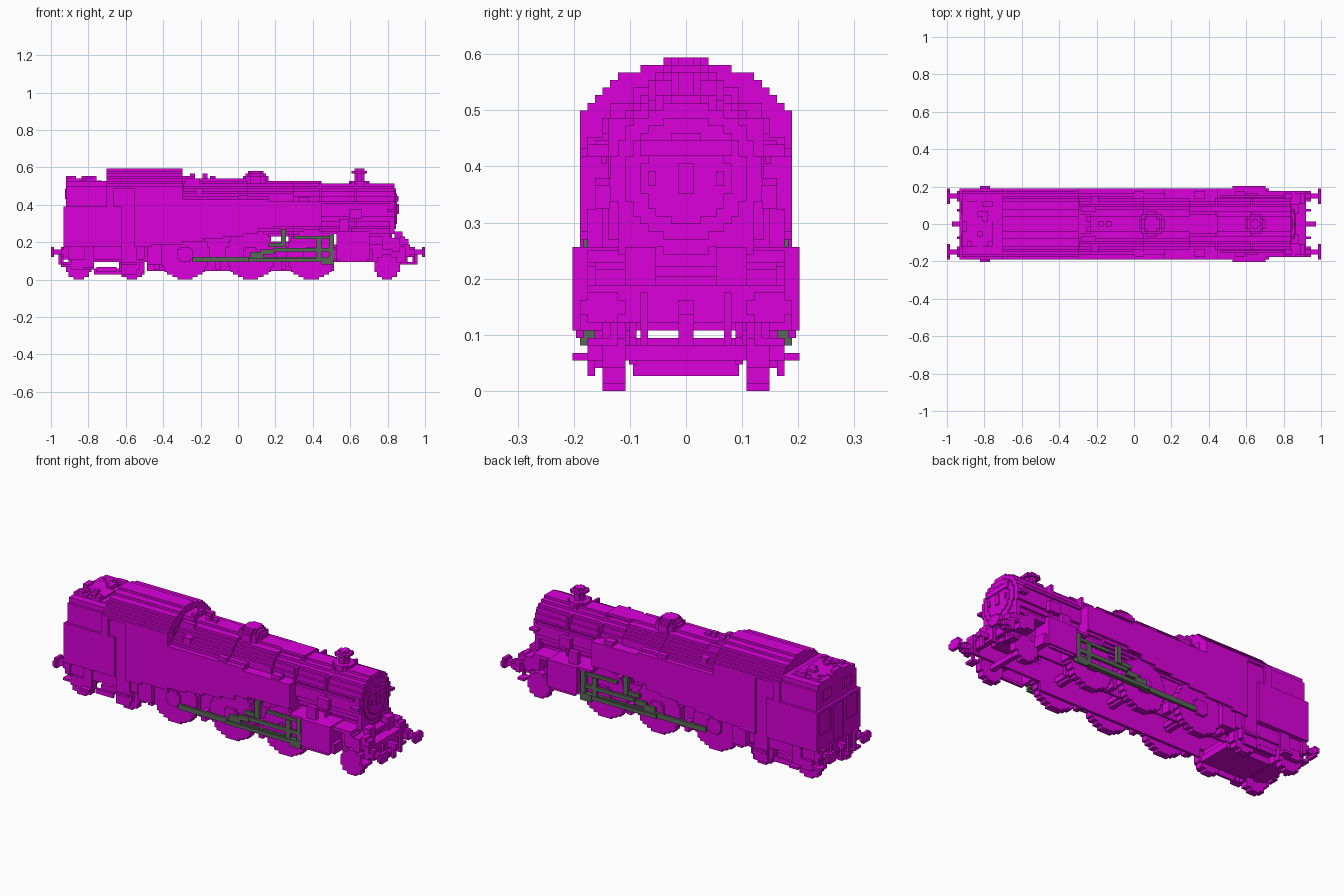
import bpy, bmesh, math, random

old = bpy.data.objects.get("Cube")
if old:
    bpy.data.objects.remove(old, do_unlink=True)

V = 2 / 148          # one block; all numbers below are in blocks
random.seed(4)


def material(name, col):
    m = bpy.data.materials.new(name)
    m.use_nodes = True
    m.diffuse_color = (*col, 1)
    m.node_tree.nodes["Principled BSDF"].inputs["Base Color"].default_value = (*col, 1)
    return m


MAGENTA = material("magenta", (0.71, 0.0, 0.71))
GREEN = material("grey green", (0.105, 0.14, 0.1))


class Part:
    """Collects blocky solids into one object."""

    def __init__(self, name, mat=MAGENTA):
        self.name, self.mat, self.bm = name, mat, bmesh.new()

    def prism(self, axis, pts, a, b, sym=False):
        def at(u, v, w):
            p = {"x": (w, u, v), "y": (u, w, v), "z": (u, v, w)}[axis]
            return [c * V for c in p]
        lo = [self.bm.verts.new(at(u, v, a)) for u, v in pts]
        hi = [self.bm.verts.new(at(u, v, b)) for u, v in pts]
        self.bm.faces.new(lo)
        self.bm.faces.new(hi[::-1])
        for i in range(len(pts)):
            j = (i + 1) % len(pts)
            self.bm.faces.new((lo[i], hi[i], hi[j], lo[j]))
        if sym:      # mirrored twin on the other side of y = 0
            if axis == "y":
                self.prism(axis, pts, -b, -a)
            elif axis == "x":
                self.prism(axis, [(-u, v) for u, v in pts], a, b)
            else:
                self.prism(axis, [(u, -v) for u, v in pts], a, b)
        return self

    def box(self, x0, x1, y0, y1, z0, z1, sym=False):
        return self.prism("z", [(x0, y0), (x1, y0), (x1, y1), (x0, y1)], z0, z1, sym)

    def stack(self, axis, cu, rows, a, b, sym=False):
        """Stepped symmetric outline from rows (bottom, top, half width)."""
        merged = []
        for z0, z1, w in rows:
            if merged and merged[-1][2] == w:
                merged[-1][1] = z1
            else:
                merged.append([z0, z1, w])
        right = [p for z0, z1, w in merged for p in ((cu + w, z0), (cu + w, z1))]
        left = [(2 * cu - u, v) for u, v in reversed(right)]
        return self.prism(axis, right + left, a, b, sym)

    def disc(self, axis, cu, cv, r, a, b, sym=False):
        rows = [(cv + k, cv + k + 1, max(1, round(math.sqrt(r * r - (k + .5) ** 2))))
                for k in range(-r, r)]
        return self.stack(axis, cu, rows, a, b, sym)

    def done(self):
        bmesh.ops.recalc_face_normals(self.bm, faces=self.bm.faces)
        me = bpy.data.meshes.new(self.name)
        self.bm.to_mesh(me)
        self.bm.free()
        me.materials.append(self.mat)
        bpy.context.collection.objects.link(bpy.data.objects.new(self.name, me))


# Boiler, firebox and smokebox
p = Part("boiler")
p.disc("x", 0, 28, 12, -22, 4).disc("x", 0, 28, 11, 4, 22)
p.disc("x", 0, 28, 10, 22, 62)
p.stack("x", 0, [(38, 39, 4)], 22, 33)
for x in (32, 46):                           # boiler bands
    p.stack("x", 0, [(20, 36, 10.3), (36, 38.3, 5)], x, x + 1)
p.done()
p = Part("smokebox_door")
p.disc("x", 0, 28, 8, 62, 62.6).disc("x", 0, 28, 6, 62.6, 63)
p.box(63, 63.6, -1, 1, 26, 30).box(63, 63.6, -5, -4, 27, 29, True)
p.box(63, 63.5, -6, 6, 31, 33)
p.done()
Part("smokebox_saddle").box(45, 61, -6, 6, 12, 20).done()

# Chimney, dome, valves
p = Part("chimney")
p.disc("z", 48, 0, 4, 37, 39).disc("z", 48, 0, 2, 39, 42)
p.disc("z", 48, 0, 3, 42, 43).disc("z", 48, 0, 2, 43, 44)
p.done()
Part("dome").disc("z", 7, 0, 5, 38, 41).disc("z", 7, 0, 4, 41, 42).disc("z", 7, 0, 3, 42, 43).done()
p = Part("safety_valves")
p.box(-22, -17, -4, 4, 39, 41).box(-19, -17, 1, 3, 41, 42, True)
p.box(-14, -12, -1, 1, 39, 42).box(-11, -9, -1, 1, 39, 41)
p.box(-21, -15, 5, 7, 36, 40, True).box(-17, -14, 9, 11, 32, 36, True)
p.done()

# Side tanks: thin sheets with a stepped lower edge, plus a tank top
steps = [(-41, 13), (-34, 14), (-22, 15), (-14, 16), (-6, 17), (2, 18), (8, 20), (14, 21), (33, None)]
edge = []
for (x, z), (nx, _) in zip(steps, steps[1:]):
    edge += [(x, z), (nx, z)]
p = Part("side_tanks")
p.prism("y", edge + [(33, 31), (12, 31), (12, 32), (-22, 32), (-22, 37), (-41, 37)], 13, 14, True)
p.box(-22, 12, 8, 13, 30, 32, True).box(12, 33, 8, 13, 29, 31, True)
p.box(32, 33, 8, 13, 19, 29, True)
p.box(-22, 12, 9, 12, 32, 33, True)
p.box(0, 4, 11, 13, 32, 33.5, True).box(24, 28, 10, 13, 31, 32.5, True)
p.done()

# Cab with arched roof, recessed door and window framed by raised panels
p = Part("cab")
p.box(-52, -22, -13, 13, 29, 37).box(-69, -40, 12, 13, 13, 29, True)
p.box(-69, -46, 13, 14, 13, 29, True)
p.box(-52, -49, 13, 14, 29, 37, True).box(-49, -41, 13, 14, 36, 37, True)
p.box(-23, -21.6, 5, 10, 33, 38, True)
p.done()
Part("cab_roof").stack("x", 0, [(36.5, 37, 14), (37, 38, 13), (38, 39, 12), (39, 40, 11), (40, 41, 10),
                                (41, 42, 9), (42, 43, 6), (43, 44, 3)], -52, -22).done()

# Bunker with coal
p = Part("bunker")
p.box(-68.6, -52, -13, 13, 13, 29)
p.stack("x", 0, [(29, 37, 13), (37, 39, 12)], -68, -52)
p.box(-69, -68.5, 12, 14, 13, 29, True).box(-69, -68.5, -12, 12, 28, 29)
p.box(-69, -68.5, 3, 5, 13, 28, True).box(-69, -68.5, 5, 12, 13, 19, True)
p.box(-68.5, -68, 4, 9, 32, 36, True)
p.done()
p = Part("coal")
for i in range(7):
    for j in range(9):
        x, y = -68 + 2 * i, -9 + 2 * j
        h = random.choice((39.5, 40, 40, 41)) if x < -57 else 39.3
        p.box(x, x + 2, y, y + 2, 38.5, h)
p.done()

# Running plate and stepped front platform
p = Part("running_plate")
p.box(33, 52, -14, 14, 18, 19).box(52, 60, -13, 13, 17, 18.5)
p.box(60, 64, -13, 13, 15, 16.5).box(64, 68, -13, 13, 13, 14)
p.box(57, 61, 8, 13, 12, 17, True).box(61, 64, 9, 13, 11, 15, True)
p.box(60, 62, 5, 9, 18, 24, True).box(62, 65, 4, 8, 14, 19, True)
p.box(64, 66, 8, 12, 14, 17, True).box(66, 67.5, 8, 12, 14, 16, True)
p.box(40, 44, 11, 13, 19, 24, True).box(44, 49, 10, 12, 24, 28, True)
p.done()
Part("handrails").box(34, 60, 10.5, 11.2, 30, 31, True).box(59, 62.5, 10, 12, 27, 28, True).done()

# Frames, open underneath except for the rear truck
p = Part("frames")
p.box(-36, 38, 6.5, 7.5, 3.5, 15, True).box(38, 66, 6.5, 7.5, 7, 14, True)
p.box(-36, 10, 6.5, 7.5, 15, 20, True).box(20, 38, 6.5, 7.5, 15, 18, True)
p.box(-67, -36, 6.5, 7.5, 7, 13.5, True)
p.box(-57, -37, -7, 7, 2, 4.5).box(-66, -59, -7, 7, 4, 7).box(-46, -38, -7, 7, 4.5, 7)
for x in (-33, -9, 17):                      # brake shoes
    p.box(x, x + 2, 7, 11, 4, 8, True)
p.done()

# Cylinders, open below
p = Part("cylinders")
p.box(39, 52, 14, 15, 8, 19, True).box(39, 52, 7.5, 14, 18, 19, True)
p.box(39, 40, 7.5, 14, 8, 18, True).box(51, 52, 7.5, 14, 8, 18, True)
p.box(40, 51, 13.5, 14.5, 7, 8, True)
p.box(38, 39, 9, 14, 8, 12, True).box(52, 53.5, 9, 14, 8, 12, True)
p.done()

# Wheels and axles
for i, x in enumerate((-21, 5, 29)):
    p = Part("driving_wheels_%d" % (i + 1))
    p.disc("y", x, 10, 10, 8, 11, True).disc("y", x, 10, 3, 11, 12, True)
    p.disc("y", x, 10, 2, -8, 8)
    p.done()
for name, x in (("rear_wheels_1", -63), ("rear_wheels_2", -42), ("front_wheels", 59)):
    p = Part(name)
    p.disc("y", x, 5, 5, 8, 11, True).disc("y", x, 5, 1, -8, 8)
    p.done()

# Rear bogie side frames, axle boxes and footsteps
p = Part("bogie_frames")
p.box(-67, -37, 11, 12, 8, 13, True)
for x in (-63, -42):
    p.box(x - 3, x + 3, 11, 13, 4, 8, True)
p.box(-56, -48, 11, 12, 3, 5, True)
p.done()
p = Part("footsteps")
p.box(-61, -57, 12, 15, 4, 5, True).box(-61, -57, 12, 13, 4, 13, True)
p.box(-46, -40, 12, 13, 2, 13, True).box(-46, -40, 12, 14, 6, 7, True)
p.box(-36, -30, 9, 13, 6, 14, True)
p.box(-70, -66, 9, 13, 5, 6, True).box(-70, -69, 9, 10, 5, 13, True)
p.box(64, 67, 9, 13, 6, 7, True).box(66, 67, 9, 10, 6, 13, True)
p.done()

# Buffer beams, buffers, couplings and hoses at both ends
p = Part("buffer_beams")
p.box(66, 68, -13, 13, 9, 14).box(-69, -67, -13, 13, 8, 13)
p.done()
for name, s in (("front", 1), ("rear", -1)):
    def span(a, b):
        return (a, b) if s > 0 else (-b, -a)
    p = Part(name + "_buffers")
    p.disc("x", 11, 11, 2, *span(67.5, 70), sym=True)
    p.box(*span(70, 73), 10, 12, 10, 12, sym=True)
    p.stack("x", 11, [(9, 10, 2), (10, 12, 3), (12, 13, 2)], *span(72.7, 74), sym=True)
    p.done()
    p = Part(name + "_coupling")
    p.box(*span(67, 72), -1, 1, 10, 12).box(*span(70, 71), -1, 1, 6, 10)
    p.box(*span(67, 70), 5, 6, 12, 13, sym=True).box(*span(69, 70), 5, 6, 6, 12, sym=True)
    p.box(*span(67, 70), 5, 6, 6, 7, sym=True)
    p.done()

# Connecting rods and valve gear
p = Part("rods_and_valve_gear", GREEN)
p.box(-18, 37, 12, 13, 7, 9, True).box(4, 33, 13, 13.7, 7, 8.5, True)
p.box(33, 38, 13, 14, 6, 9, True)
p.box(5, 10, 12, 13, 9, 11, True).box(9, 14, 12, 13, 10, 12, True)
p.box(12, 18, 12, 13, 13, 14.5, True)
p.box(17, 19, 12, 13.5, 13, 20, True)
p.box(14, 37, 12.5, 13.5, 11, 12.5, True)
p.box(22, 37, 12, 13, 16, 17.2, True)
p.box(31, 33, 12.5, 13.5, 8, 16, True)
p.box(36, 38, 12, 13.8, 7, 18, True)
p.done()
